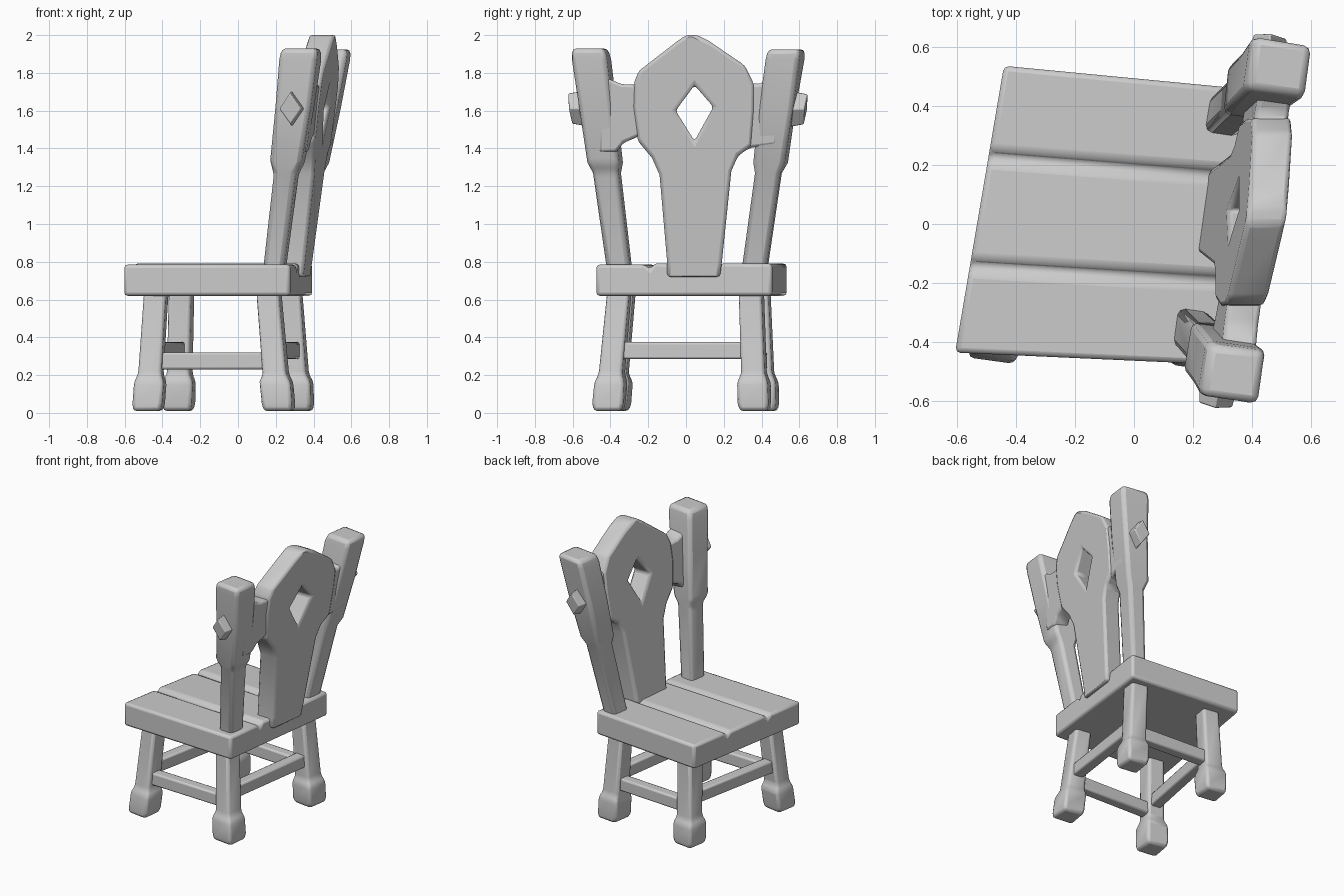
import bpy, bmesh, math, random
from mathutils import Matrix, Vector

if "Cube" in bpy.data.objects:
    bpy.data.objects.remove(bpy.data.objects["Cube"])

random.seed(4)
YAW = math.radians(-8)          # whole chair is turned slightly about z
ROT = Matrix.Rotation(YAW, 3, 'Z')


def finish(bm, name, bevel):
    """Turn a bmesh into an object with worn, rounded edges."""
    bmesh.ops.recalc_face_normals(bm, faces=bm.faces[:])
    me = bpy.data.meshes.new(name)
    bm.to_mesh(me)
    bm.free()
    ob = bpy.data.objects.new(name, me)
    bpy.context.collection.objects.link(ob)
    mod = ob.modifiers.new("worn_edges", 'BEVEL')
    mod.width, mod.segments = bevel, 2
    mod.limit_method, mod.angle_limit = 'ANGLE', math.radians(20)
    bpy.ops.object.select_all(action='DESELECT')
    ob.select_set(True)
    bpy.context.view_layer.objects.active = ob
    bpy.ops.object.shade_smooth_by_angle(angle=math.radians(30))
    return ob


def skin(name, rings, bevel):
    """Closed solid through rings with equal point counts."""
    bm = bmesh.new()
    loops = [[bm.verts.new(p) for p in r] for r in rings]
    n = len(loops[0])
    for a, b in zip(loops, loops[1:]):
        for i in range(n):
            bm.faces.new((a[i], a[(i + 1) % n], b[(i + 1) % n], b[i]))
    bm.faces.new(loops[0][::-1])
    bm.faces.new(loops[-1])
    return finish(bm, name, bevel)


def timber(name, low, high, sections, bevel=0.022):
    """Leaning square timber; sections are (z, depth, width)."""
    low, high, rings = Vector(low), Vector(high), []
    for z, d, w in sections:
        c = low.lerp(high, (z - low.z) / (high.z - low.z))
        rings.append([c + ROT @ Vector((sx * d / 2 + random.uniform(-.004, .004),
                                        sy * w / 2 + random.uniform(-.004, .004), 0))
                      for sx, sy in ((-1, -1), (1, -1), (1, 1), (-1, 1))])
    return skin(name, rings, bevel)


def bar(name, p, q, w, h):
    """Straight rail between two points."""
    p, q = Vector(p), Vector(q)
    side = (q - p).cross(Vector((0, 0, 1))).normalized() * w / 2
    up = Vector((0, 0, h / 2))
    return skin(name, [[c - side - up, c + side - up, c + side + up, c - side + up]
                       for c in (p, q)], 0.012)


def slab(name, outline, thick, bevel, hole=None):
    """Leaning board cut from a (y, z) outline, with an optional hole."""
    def place(y, z, d):
        return (0.305 + (z - 0.79) * 0.12 + (y - 0.04) * 0.145 + d, y, z)
    bm = bmesh.new()
    edges = []
    for loop in [outline] + ([hole] if hole else []):
        vs = [bm.verts.new(place(y, z, -thick / 2)) for y, z in loop]
        edges += [bm.edges.new((vs[i - 1], vs[i])) for i in range(len(vs))]
    bmesh.ops.triangle_fill(bm, use_beauty=True, use_dissolve=False, edges=edges)
    res = bmesh.ops.extrude_face_region(bm, geom=bm.faces[:], use_keep_orig=True)
    for v in res['geom']:
        if isinstance(v, bmesh.types.BMVert):
            v.co.x += thick
    return finish(bm, name, bevel)


# Seat: three planks separated by V grooves on top
A, B = Vector((-0.605, -0.435, 0)), Vector((-0.44, 0.535, 0))
D, C = Vector((0.275, -0.475, 0)), Vector((0.395, 0.455, 0))
profile = [(0, 0.62), (1, 0.62), (1, 0.79)]
for t in (0.685, 0.305):
    profile += [(t + 0.028, 0.792), (t, 0.762), (t - 0.028, 0.785)]
profile.append((0, 0.785))
skin("seat", [[a.lerp(b, t) + Vector((0, 0, z)) for t, z in profile]
              for a, b in ((A, B), (D, C))], 0.025)

# Legs with block feet: (foot centre, top centre)
legs = {
    "front_leg_a": ((-0.475, -0.385), (-0.437, -0.335)),
    "front_leg_b": ((-0.315, 0.41), (-0.30, 0.38)),
    "back_leg_a": ((0.22, -0.41), (0.165, -0.355)),
    "back_leg_b": ((0.32, 0.365), (0.275, 0.345)),
}
for name, (f, t) in legs.items():
    timber(name, (*f, 0), (*t, 0.62),
           [(0.01, .145, .145), (0.05, .16, .16), (0.165, .16, .16),
            (0.205, .125, .125), (0.64, .12, .12)], 0.018)


def leg_at(name, z):
    f, t = (Vector(v) for v in legs[name])
    return (*f.lerp(t, z / 0.62), z)


# Stretchers: side pair lower, front and back pair higher
for name, p, q, z in (("side_stretcher_a", "front_leg_a", "back_leg_a", 0.275),
                      ("side_stretcher_b", "front_leg_b", "back_leg_b", 0.275),
                      ("front_stretcher", "front_leg_a", "front_leg_b", 0.33),
                      ("back_stretcher", "back_leg_a", "back_leg_b", 0.33)):
    bar(name, leg_at(p, z), leg_at(q, z), 0.075, 0.09)

# Back posts with thick heads, and diamond studs on their outer faces
for tag, low, high, side in (("a", (0.195, -0.355, 0.79), (0.337, -0.507, 1.93), -1),
                             ("b", (0.305, 0.37, 0.79), (0.492, 0.53, 1.925), 1)):
    timber("back_post_" + tag, low, high,
           [(0.70, .11, .13), (1.27, .125, .135), (1.325, .165, .168),
            (1.62, .19, .178), (1.87, .205, .185), (high[2], .19, .175)], 0.024)
    c = Vector(low).lerp(Vector(high), 0.72) + ROT @ Vector((0, side * 0.10, 0))
    bm = bmesh.new()
    bmesh.ops.create_cone(bm, cap_ends=True, segments=4, radius1=1, radius2=0.82, depth=0.10)
    bmesh.ops.rotate(bm, verts=bm.verts[:], matrix=Matrix.Rotation(-side * math.pi / 2, 3, 'X'))
    for v in bm.verts:
        x, y, z = v.co
        v.co = c + ROT @ Vector((x * 0.07, y + z * side * 0.013, z * 0.10))
    finish(bm, "diamond_stud_" + tag, 0.006)

# Back panel with a diamond opening
slab("back_panel",
     [(-0.10, 0.72), (-0.10, 0.80), (-0.14, 1.26), (-0.18, 1.35), (-0.255, 1.44),
      (-0.28, 1.62), (-0.275, 1.75), (-0.25, 1.81), (-0.05, 1.965), (0.0, 2.0),
      (0.06, 2.0), (0.12, 1.97), (0.31, 1.84), (0.36, 1.74), (0.36, 1.60),
      (0.345, 1.41), (0.275, 1.36), (0.24, 1.28), (0.19, 0.80), (0.18, 0.72)],
     0.135, 0.02,
     hole=[(0.045, 1.735), (0.145, 1.62), (0.045, 1.44), (-0.055, 1.60)])

# Shoulder blocks joining the panel to the posts
slab("shoulder_block_a", [(-0.22, 1.48), (-0.27, 1.455), (-0.33, 1.43), (-0.37, 1.38),
                          (-0.46, 1.38), (-0.46, 1.79), (-0.40, 1.765), (-0.34, 1.74),
                          (-0.22, 1.735)], 0.115, 0.015)
slab("shoulder_block_b", [(0.28, 1.375), (0.35, 1.405), (0.48, 1.42), (0.48, 1.78),
                          (0.42, 1.755), (0.38, 1.74), (0.28, 1.76)], 0.115, 0.015)
